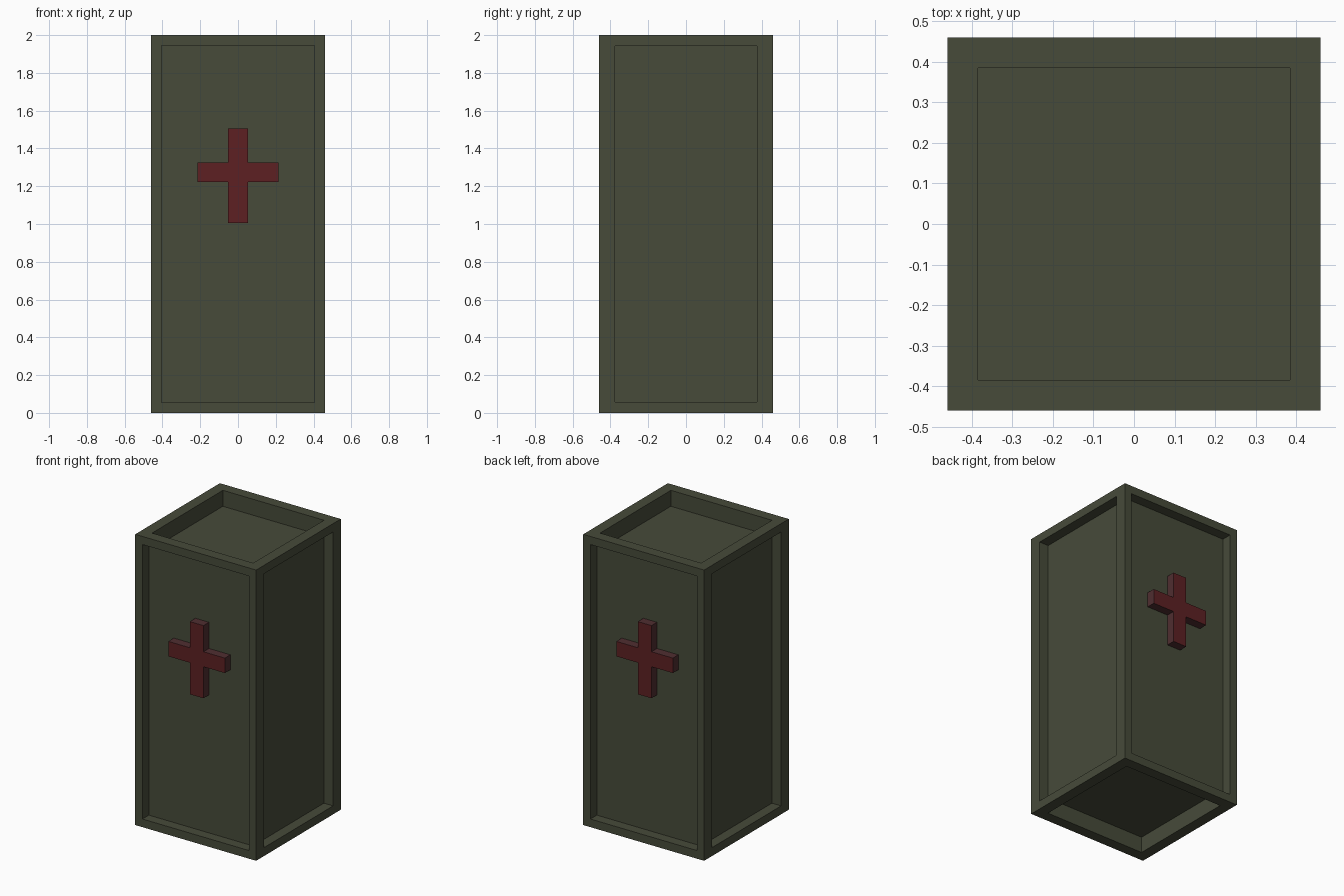
import bpy, bmesh
from mathutils import Vector, Matrix

if "Cube" in bpy.data.objects:
    bpy.data.objects.remove(bpy.data.objects["Cube"])


def material(name, rgb):
    m = bpy.data.materials.new(name)
    m.diffuse_color = (*rgb, 1)
    m.use_nodes = True
    m.node_tree.nodes["Principled BSDF"].inputs["Base Color"].default_value = m.diffuse_color
    return m


olive = material("olive green", (0.063, 0.070, 0.042))
red = material("dark red", (0.110, 0.0145, 0.0165))
mauve = material("dusky red edge", (0.078, 0.027, 0.030))


def finish(bm, name, mats):
    me = bpy.data.meshes.new(name)
    bm.to_mesh(me)
    bm.free()
    for m in mats:
        me.materials.append(m)
    ob = bpy.data.objects.new(name, me)
    bpy.context.collection.objects.link(ob)
    return ob


# Crate body: a tall box with a recessed panel in each of its six sides
bm = bmesh.new()
bmesh.ops.create_cube(bm, size=1, matrix=Matrix.Translation((0, 0, 1)) @ Matrix.Diagonal((0.92, 0.92, 2, 1)))
# Half sizes of the panel opening and its depth, by the axis the side faces
panels = {0: ((0.46, 0.377, 0.942), 0.07),
          1: ((0.405, 0.46, 0.944), 0.07),
          2: ((0.385, 0.385, 1.0), 0.11)}
for face in list(bm.faces):
    face.normal_update()
    n = face.normal.copy()
    axis = max(range(3), key=lambda i: abs(n[i]))
    half, depth = panels[axis]
    bmesh.ops.inset_individual(bm, faces=[face], thickness=0.05)
    for v in face.verts:
        v.co = Vector([h if c > 0 else -h for h, c in zip(half, v.co - Vector((0, 0, 1)))]) + Vector((0, 0, 1))
    rim = [v.co.copy() for v in face.verts]
    bmesh.ops.inset_individual(bm, faces=[face], thickness=0.01)
    centre = face.calc_center_median()
    for v in face.verts:
        # match each new corner to its rim corner, then push it inward
        v.co = min(rim, key=lambda r: (r - v.co).length) - n * depth
finish(bm, "crate_body", [olive])

# Raised crosses on the front and back panels
W, H = 0.052, 0.215
LO, HI, Z0, Z1 = 1.222, 1.325, 1.005, 1.505
outline = [(-W, Z0), (W, Z0), (W, LO), (H, LO), (H, HI), (W, HI),
           (W, Z1), (-W, Z1), (-W, HI), (-H, HI), (-H, LO), (-W, LO)]
for name, s in (("front_cross", 1), ("back_cross", -1)):
    bm = bmesh.new()
    face = bm.faces.new([bm.verts.new((s * x, s * -0.45, z)) for x, z in outline])
    ext = bmesh.ops.extrude_face_region(bm, geom=[face])
    moved = [g for g in ext["geom"] if isinstance(g, bmesh.types.BMVert)]
    bmesh.ops.translate(bm, verts=moved, vec=(0, s * 0.063, 0))
    bmesh.ops.recalc_face_normals(bm, faces=bm.faces)
    for f in bm.faces:
        f.material_index = 0 if abs(f.normal.y) > 0.5 else 1
    finish(bm, name, [red, mauve])
